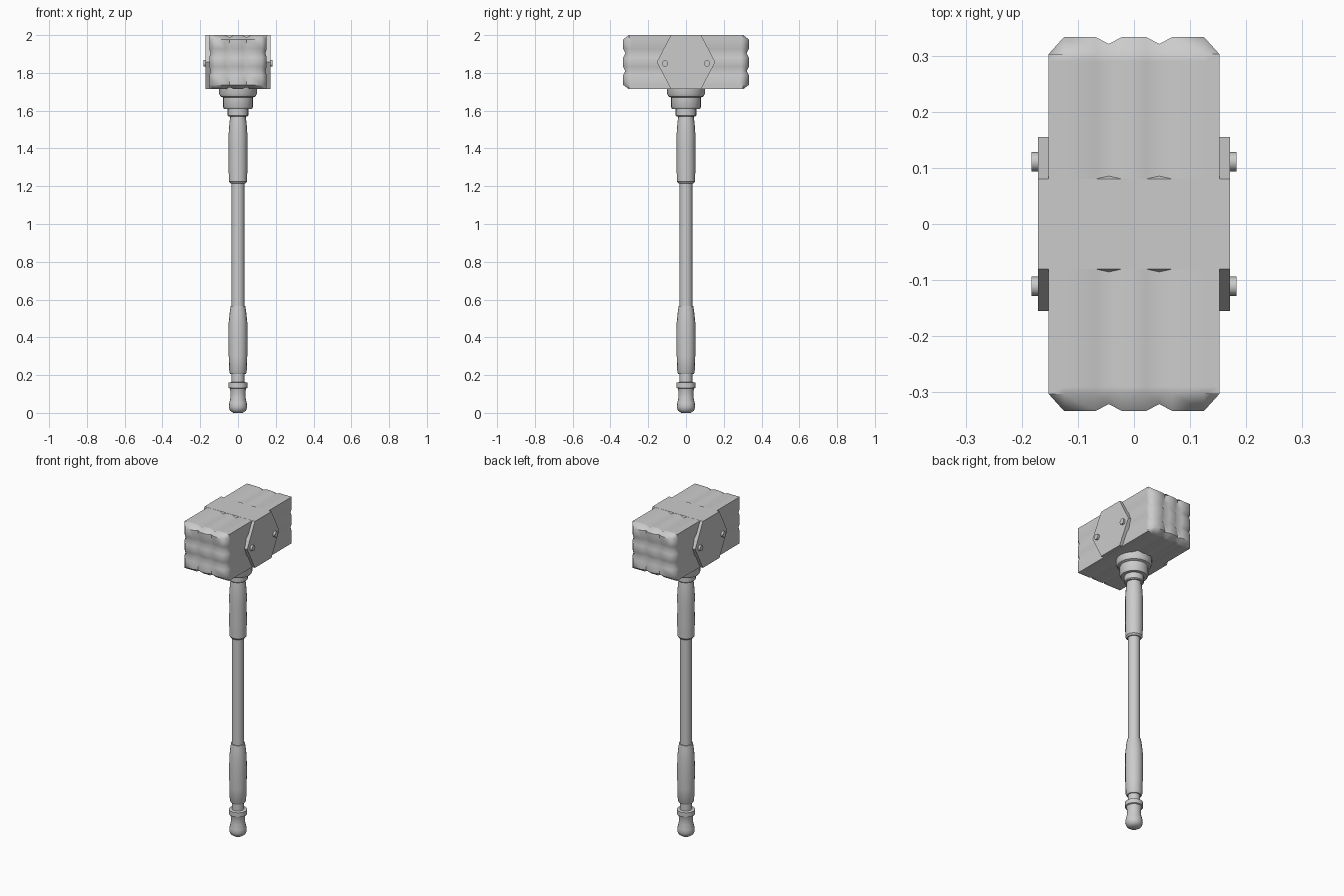
import bpy, bmesh, math
from mathutils import Vector

if "Cube" in bpy.data.objects:
    bpy.data.objects.remove(bpy.data.objects["Cube"])

ZC, HX, HY, HZ = 1.857, 0.152, 0.333, 0.1425   # head centre height and half sizes


def finish(name, bm, angle=35):
    bmesh.ops.recalc_face_normals(bm, faces=bm.faces)
    me = bpy.data.meshes.new(name)
    bm.to_mesh(me)
    bm.free()
    ob = bpy.data.objects.new(name, me)
    bpy.context.collection.objects.link(ob)
    bpy.ops.object.select_all(action='DESELECT')
    ob.select_set(True)
    bpy.context.view_layer.objects.active = ob
    bpy.ops.object.shade_smooth_by_angle(angle=math.radians(angle))
    return ob


def lathe(name, profile, sides=16, angle=35):
    """Closed solid of revolution about z from (radius, z) pairs."""
    bm = bmesh.new()
    rings = [[bm.verts.new((r * math.cos(2 * math.pi * i / sides),
                            r * math.sin(2 * math.pi * i / sides), z))
              for i in range(sides)] for r, z in profile]
    for a, b in zip(rings, rings[1:]):
        for i in range(sides):
            j = (i + 1) % sides
            bm.faces.new((a[i], a[j], b[j], b[i]))
    bm.faces.new(rings[0][::-1])
    bm.faces.new(rings[-1])
    return finish(name, bm, angle)


# Hammer head: box cut into a 3x3 pattern, grooves pushed in, ends chamfered
bm = bmesh.new()
bmesh.ops.create_cube(bm, size=2)
for v in bm.verts:
    v.co = Vector((v.co.x * HX, v.co.y * HY, v.co.z * HZ))
cuts = {0: (0.045, 0.022, 0.068, 0.125), 1: (0.303, 0.27), 2: (0.047, 0.024, 0.07, 0.12)}
for axis, values in cuts.items():
    normal = Vector([float(i == axis) for i in range(3)])
    for d in values:
        for s in (-1, 1):
            bmesh.ops.bisect_plane(bm, geom=bm.verts[:] + bm.edges[:] + bm.faces[:],
                                   plane_co=normal * d * s, plane_no=normal)


def near(a, b):
    return abs(abs(a) - b) < 1e-4


for v in bm.verts:
    x, y, z = v.co
    gx, gz = near(x, 0.045), near(z, 0.047)
    if near(y, HY):
        if near(x, HX) or near(z, HZ):
            y = math.copysign(0.303, y)
        elif gx or gz:
            y = math.copysign(HY - 0.012, y)
    elif near(y, 0.303) and (near(x, HX) or near(z, HZ)):
        y = math.copysign(0.29, y)
    if near(z, HZ) and gx:
        z *= 0.93
    if near(x, HX) and gz:
        x *= 0.95
    v.co = (x, y, z + ZC)
finish("hammer_head", bm, 50)

# Hexagonal band wrapped around the middle of the head
bm = bmesh.new()
outline = [(-0.155, ZC), (-0.08, 1.715), (0.08, 1.715),
           (0.155, ZC), (0.08, 2.0), (-0.08, 2.0)]
face = bm.faces.new([bm.verts.new((-0.171, y, z)) for y, z in outline])
ext = bmesh.ops.extrude_face_region(bm, geom=[face])
bmesh.ops.translate(bm, vec=(0.342, 0, 0),
                    verts=[g for g in ext['geom'] if isinstance(g, bmesh.types.BMVert)])
finish("head_band", bm)

# Rivets on both sides of the band
for sx in (-1, 1):
    for sy in (-1, 1):
        bpy.ops.mesh.primitive_cylinder_add(vertices=12, radius=0.017, depth=0.03,
                                            location=(sx * 0.168, sy * 0.111, 1.85),
                                            rotation=(0, math.pi / 2, 0))
        bpy.context.object.name = "rivet"
        bpy.ops.object.shade_smooth_by_angle(angle=math.radians(35))

# Stepped collar below the head
lathe("collar", [(0.05, 1.57), (0.055, 1.575), (0.055, 1.61), (0.074, 1.61),
                 (0.08, 1.62), (0.08, 1.67), (0.093, 1.675), (0.1, 1.69),
                 (0.1, 1.73)], 20)

# Shaft and the two wrapped grips
lathe("shaft", [(0.034, 0.14), (0.034, 1.6)])
lathe("upper_grip", [(0.04, 1.215), (0.048, 1.225), (0.05, 1.31), (0.049, 1.4),
                     (0.05, 1.47), (0.046, 1.53), (0.041, 1.57)])
lathe("lower_grip", [(0.04, 0.205), (0.046, 0.215), (0.049, 0.3), (0.05, 0.4),
                     (0.049, 0.48), (0.044, 0.53), (0.039, 0.565)])

# Pommel with a ring at its top
lathe("pommel", [(0.025, 0.0), (0.042, 0.012), (0.049, 0.03), (0.047, 0.05),
                 (0.04, 0.08), (0.04, 0.115), (0.044, 0.13), (0.051, 0.133),
                 (0.051, 0.16), (0.034, 0.163)], 16, 45)
